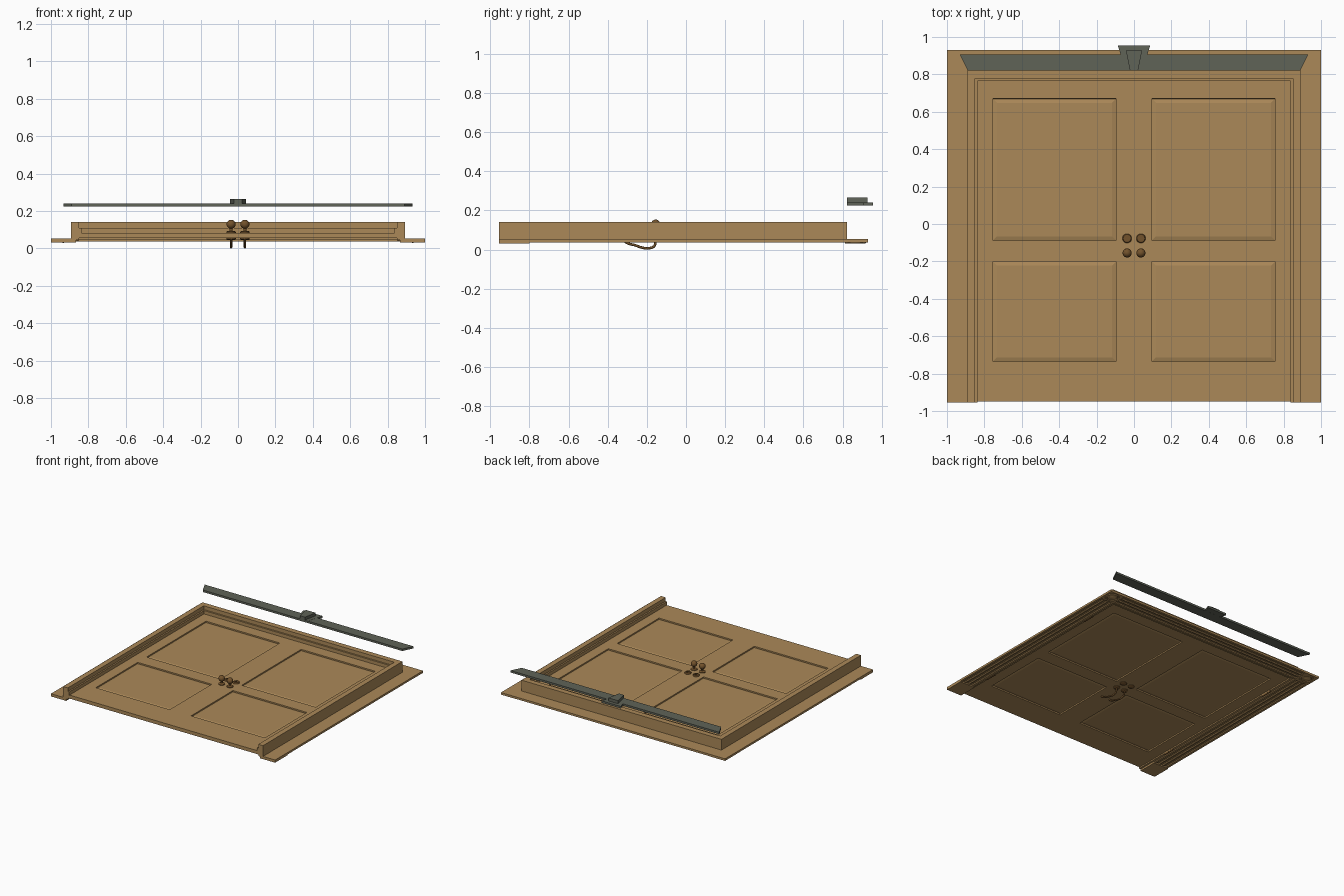
import bpy, bmesh, math
from mathutils import Matrix, Vector

cube = bpy.data.objects.get("Cube")
if cube:
    bpy.data.objects.remove(cube, do_unlink=True)


def material(name, color, rough=0.7):
    m = bpy.data.materials.new(name)
    m.use_nodes = True
    m.diffuse_color = (*color, 1)
    bsdf = next(n for n in m.node_tree.nodes if n.type == 'BSDF_PRINCIPLED')
    bsdf.inputs["Base Color"].default_value = (*color, 1)
    bsdf.inputs["Roughness"].default_value = rough
    return m


wood = material("warm wood", (0.41, 0.25, 0.098))
stone = material("grey stone", (0.115, 0.125, 0.097))
bronze = material("dark bronze", (0.17, 0.085, 0.025))


def finish(name, bm, mat, mirror=False, smooth=False):
    bmesh.ops.recalc_face_normals(bm, faces=bm.faces)
    me = bpy.data.meshes.new(name)
    bm.to_mesh(me)
    bm.free()
    ob = bpy.data.objects.new(name, me)
    bpy.context.collection.objects.link(ob)
    me.materials.append(mat)
    if mirror:
        ob.modifiers.new("Mirror", 'MIRROR').use_mirror_merge = False
    if smooth:
        bpy.ops.object.select_all(action='DESELECT')
        ob.select_set(True)
        bpy.context.view_layer.objects.active = ob
        bpy.ops.object.shade_smooth_by_angle(angle=math.radians(40))
    return ob


def add_box(bm, x, y, z):
    mid = [(a + b) / 2 for a, b in (x, y, z)]
    size = [b - a for a, b in (x, y, z)]
    bmesh.ops.create_cube(bm, size=1, matrix=Matrix.Translation(mid) @ Matrix.Diagonal((*size, 1)))


def box(name, x, y, z, mat, mirror=False):
    bm = bmesh.new()
    add_box(bm, x, y, z)
    return finish(name, bm, mat, mirror)


def prism(name, pts, depth, mat, mirror=False):
    """Closed outline of 3D points pushed along a vector."""
    bm = bmesh.new()
    face = bm.faces.new([bm.verts.new(p) for p in pts])
    ext = bmesh.ops.extrude_face_region(bm, geom=[face], use_keep_orig=True)
    bmesh.ops.translate(bm, vec=depth, verts=[g for g in ext["geom"] if isinstance(g, bmesh.types.BMVert)])
    return finish(name, bm, mat, mirror)


def lathe(name, profile, centre, mat, steps=20):
    """Turned shape about z; profile is (radius, z)."""
    bm = bmesh.new()
    cx, cy = centre
    vs = [bm.verts.new((cx + r, cy, z)) for r, z in profile]
    es = [bm.edges.new(p) for p in zip(vs, vs[1:])]
    bmesh.ops.spin(bm, geom=vs + es, cent=(cx, cy, 0), axis=(0, 0, 1), angle=math.tau, steps=steps)
    bmesh.ops.remove_doubles(bm, verts=bm.verts, dist=0.0001)
    return finish(name, bm, mat, True, True)


BACK, FRONT = 0.055, 0.083      # door faces
END = -0.955                    # foot of the doorway

# Door leaves with raised panels on both faces
x_cuts = (0.095, 0.755)
panels_y = ((-0.735, -0.2), (-0.088, 0.67))
bm = bmesh.new()
add_box(bm, (0, 0.85), (END + 0.005, 0.778), (BACK, FRONT))
for axis, cuts in ((Vector((1, 0, 0)), x_cuts), (Vector((0, 1, 0)), panels_y[0] + panels_y[1])):
    for c in cuts:
        bmesh.ops.bisect_plane(bm, geom=bm.verts[:] + bm.edges[:] + bm.faces[:],
                               plane_co=axis * c, plane_no=axis)
bmesh.ops.recalc_face_normals(bm, faces=bm.faces)
panels = []
for f in bm.faces:
    c = f.calc_center_median()
    if abs(f.normal.z) > 0.9 and x_cuts[0] < c.x < x_cuts[1]:
        if any(a < c.y < b for a, b in panels_y):
            panels.append(f)
bmesh.ops.inset_individual(bm, faces=panels, thickness=0.0006, depth=-0.01)
bmesh.ops.inset_individual(bm, faces=panels, thickness=0.031, depth=0.006)
finish("door_leaves", bm, wood, True)

# Jambs, head and door stops
box("side_jamb", (0.85, 0.892), (END, 0.822), (0.045, 0.14), wood, True)
box("head_jamb", (-0.85, 0.85), (0.778, 0.822), (0.045, 0.14), wood)
box("side_stop", (0.838, 0.85), (END, 0.778), (FRONT, 0.11), wood, True)
box("head_stop", (-0.838, 0.838), (0.764, 0.778), (FRONT, 0.11), wood)

# Fluted casing: profile across the width, as (distance, z)
W = 0.13
flutes = [(0, 0.053), (0, 0.037)]
for s in (0.018, 0.053, 0.088):
    flutes += [(s, 0.037), (s + 0.006, 0.043), (s + 0.018, 0.043), (s + 0.024, 0.037)]
flutes += [(W, 0.037), (W, 0.053)]
prism("side_casing", [(0.87 + d, -0.8, z) for d, z in flutes], (0, 1.6, 0), wood, True)
prism("head_casing", [(-0.87, 0.8 + d, z) for d, z in flutes], (1.74, 0, 0), wood)
box("plinth_block", (0.865, 1.0), (END, -0.8), (0.031, 0.053), wood, True)
box("corner_block", (0.87, 1.0), (0.8, 0.93), (0.036, 0.053), wood, True)
lathe("corner_rosette", [(0.054, 0.036), (0.052, 0.031), (0.042, 0.031), (0.036, 0.036),
                         (0.024, 0.036), (0.016, 0.031), (0, 0.03)], (0.935, 0.865), wood)

# Hinge barrels
bm = bmesh.new()
for y in (-0.62, 0.5):
    bmesh.ops.create_cone(bm, cap_ends=True, segments=12, radius1=0.008, radius2=0.008, depth=0.09,
                          matrix=Matrix.Translation((0.858, y, 0.046)) @ Matrix.Rotation(math.pi / 2, 4, 'X'))
finish("hinge_barrels", bm, bronze, True, True)

# Door knobs, lock plates and rear rosettes
HX, KNOB_Y, LOCK_Y = 0.037, -0.155, -0.077
ball = [(0.024 * math.sin(a), 0.129 - 0.024 * math.cos(a))
        for a in [math.radians(20 + 160 * i / 10) for i in range(11)]]
lathe("door_knob", [(0.025, FRONT), (0.025, 0.088), (0.018, 0.092), (0.008, 0.094)] + ball,
      (HX, KNOB_Y), bronze)
lathe("lock_plate", [(0.025, FRONT), (0.025, 0.088), (0.021, 0.093), (0, 0.093)], (HX, LOCK_Y), bronze)
for label, y in (("handle", KNOB_Y), ("lock", LOCK_Y)):
    lathe(label + "_rear_rosette", [(0.025, BACK), (0.025, 0.05), (0.02, 0.046), (0, 0.046)],
          (HX, y), bronze)
box("lock_thumb_turn", (HX - 0.004, HX + 0.004), (LOCK_Y - 0.013, LOCK_Y + 0.013), (FRONT, 0.098), bronze, True)

# Curved pull handles on the rear
path = [(-0.325, 0.052), (-0.3, 0.033), (-0.26, 0.022), (-0.225, 0.01),
        (-0.19, 0.007), (-0.162, 0.018), (-0.155, 0.05)]
for side, sx in (("left", 1), ("right", -1)):
    cu = bpy.data.curves.new(side + "_pull_handle", 'CURVE')
    cu.dimensions = '3D'
    cu.bevel_depth = 0.0065
    cu.bevel_resolution = 2
    cu.use_fill_caps = True
    sp = cu.splines.new('BEZIER')
    sp.bezier_points.add(len(path) - 1)
    sp.resolution_u = 5
    for p, (y, z) in zip(sp.bezier_points, path):
        p.co = (sx * HX, y, z)
        p.handle_left_type = p.handle_right_type = 'AUTO'
    cu.materials.append(bronze)
    bpy.context.collection.objects.link(bpy.data.objects.new(side + "_pull_handle", cu))


# Stone lintel with keystone
def tapered(name, bottom, top, y, z):
    pts = [(-bottom, y[0], z[0]), (bottom, y[0], z[0]), (top, y[1], z[0]), (-top, y[1], z[0])]
    prism(name, pts, (0, 0, z[1] - z[0]), stone)


tapered("lintel", 0.89, 0.932, (0.822, 0.907), (0.224, 0.24))
tapered("keystone_back", 0.045, 0.087, (0.823, 0.955), (0.2245, 0.2405))
tapered("keystone_face", 0.022, 0.043, (0.822, 0.928), (0.24, 0.265))
